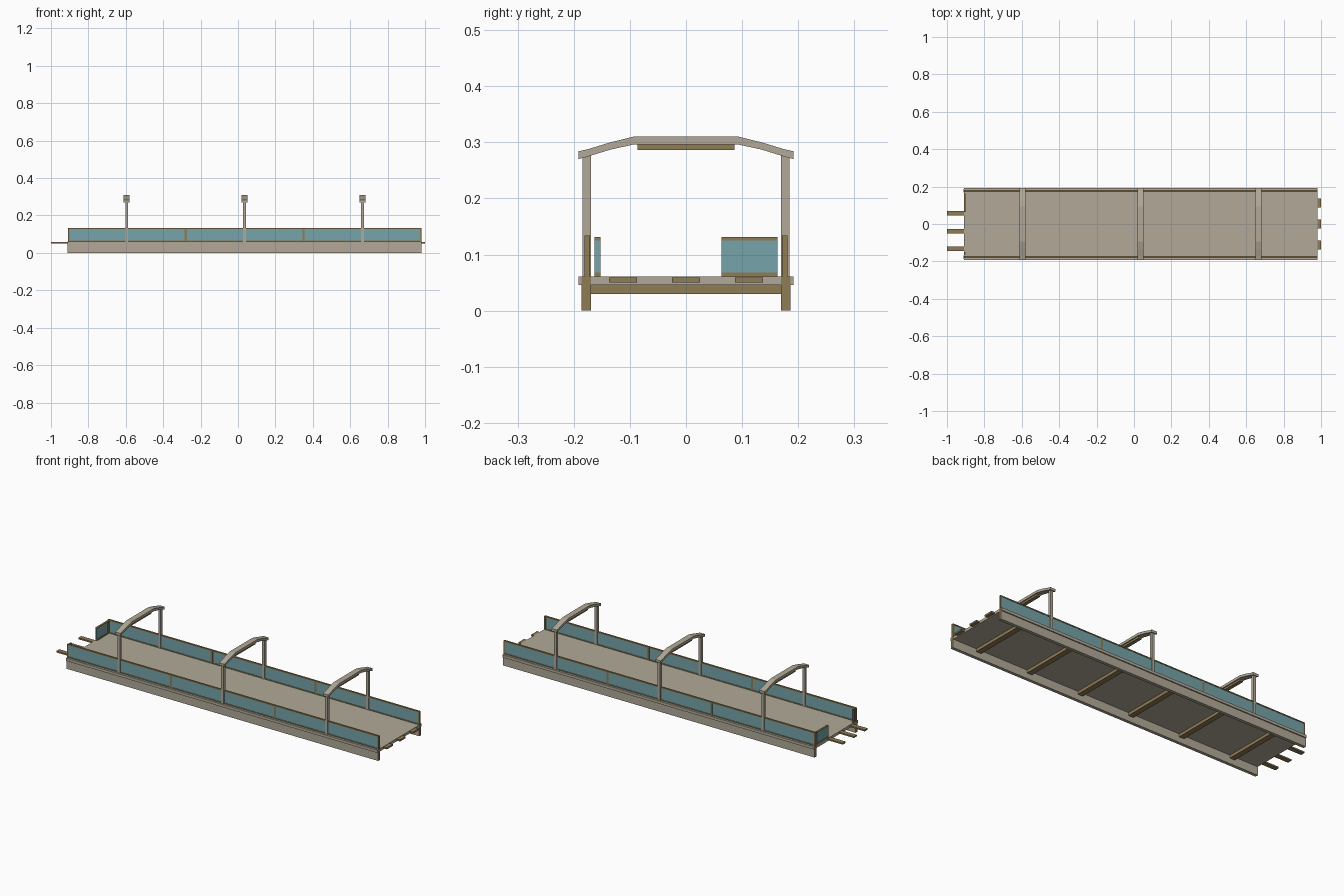
import bpy, bmesh

if "Cube" in bpy.data.objects:
    bpy.data.objects.remove(bpy.data.objects["Cube"])

def material(name, rgb):
    m = bpy.data.materials.new(name)
    m.diffuse_color = (*rgb, 1)
    m.use_nodes = True
    m.node_tree.nodes["Principled BSDF"].inputs["Base Color"].default_value = m.diffuse_color
    return m

TAN = material("pale_tan", (0.445, 0.402, 0.314))
BROWN = material("bronze_brown", (0.275, 0.202, 0.091))
TEAL = material("teal_glass", (0.18, 0.37, 0.40))

def finish(name, bm, mats):
    bmesh.ops.recalc_face_normals(bm, faces=bm.faces)
    me = bpy.data.meshes.new(name)
    bm.to_mesh(me)
    bm.free()
    for m in mats:
        me.materials.append(m)
    ob = bpy.data.objects.new(name, me)
    bpy.context.collection.objects.link(ob)
    return ob

def box(name, x, y, z, *mats):
    """Box from (min, max) ranges."""
    bm = bmesh.new()
    bmesh.ops.create_cube(bm, size=1)
    for v in bm.verts:
        v.co = [r[0] + (c + 0.5) * (r[1] - r[0]) for c, r in zip(v.co, (x, y, z))]
    return finish(name, bm, mats)

def span(c, w):
    return (c - w / 2, c + w / 2)

X0, X1 = -0.91, 0.98
MID = (X0 + X1) / 2
BAY = (X1 - X0) / 6

# Deck
box("deck", (X0, X1), (-0.192, 0.192), (0.046, 0.061), TAN)

# Cross beams under the deck
for i in range(6):
    box("cross_beam", span(X0 + BAY * (i + 0.5), 0.03), (-0.17, 0.17), (0.03, 0.047), BROWN)

# Connecting tongues at both ends
for y in (-0.133, -0.039, 0.057):
    box("left_tongue", (-1.0, X0 + 0.02), span(y, 0.025), (0.050, 0.058), BROWN)
for y in (-0.112, 0, 0.112):
    box("right_tongue", (X1 - 0.02, 1.0), span(y, 0.05), (0.050, 0.059), BROWN)

for s in (-1, 1):
    # Side girder with brown end faces
    g = box("side_girder", (X0 - 0.001, X1 + 0.001), span(s * 0.1775, 0.017), (0, 0.0605), TAN, BROWN)
    for p in g.data.polygons:
        p.material_index = int(abs(p.normal.x) > 0.5)
    # Railing: glass, rails and uprights
    y = span(s * 0.176, 0.010)
    box("rail_glass", (X0 + 0.004, X1 - 0.004), span(s * 0.176, 0.006), (0.062, 0.131), TEAL)
    box("top_rail", (X0, X1), y, (0.128, 0.134), BROWN)
    box("bottom_rail", (X0, X1), y, (0.060, 0.066), BROWN)
    for x in (X0 + 0.004, MID - BAY, MID + BAY, X1 - 0.004):
        box("rail_upright", span(x, 0.008 if abs(x) > 0.8 else 0.012), y, (0.06, 0.134), BROWN)

# Partial railings across the left end
for y in ((0.063, 0.163), (-0.163, -0.152)):
    box("end_glass", (X0 + 0.002, X0 + 0.008), y, (0.064, 0.128), TEAL)
    box("end_top_rail", (X0, X0 + 0.01), y, (0.125, 0.131), BROWN)
    box("end_bottom_rail", (X0, X0 + 0.01), y, (0.061, 0.068), BROWN)

# Arches: posts, bent roof beam and lamp strip
top = [(-0.192, 0.284), (-0.174, 0.288), (-0.135, 0.300), (-0.094, 0.310)]
low = [(-0.192, 0.270), (-0.174, 0.275), (-0.135, 0.287), (-0.094, 0.296)]
top += [(-y, z) for y, z in reversed(top)]
low += [(-y, z) for y, z in reversed(low)]
for x in (MID - 2 * BAY, MID, MID + 2 * BAY):
    for s in (-1, 1):
        box("arch_post", span(x, 0.015), span(s * 0.177, 0.015), (0.06, 0.278), TAN)
    bm = bmesh.new()
    rings = [[bm.verts.new((x + dx, y, z)) for dx, (y, z) in
              ((-0.016, t), (0.016, t), (0.016, b), (-0.016, b))] for t, b in zip(top, low)]
    for a, b in zip(rings, rings[1:]):
        for k in range(4):
            bm.faces.new((a[k], a[(k + 1) % 4], b[(k + 1) % 4], b[k]))
    bm.faces.new(rings[0])
    bm.faces.new(rings[-1])
    finish("arch_beam", bm, [TAN])
    box("lamp_strip", span(x, 0.02), (-0.086, 0.086), (0.286, 0.297), BROWN)
